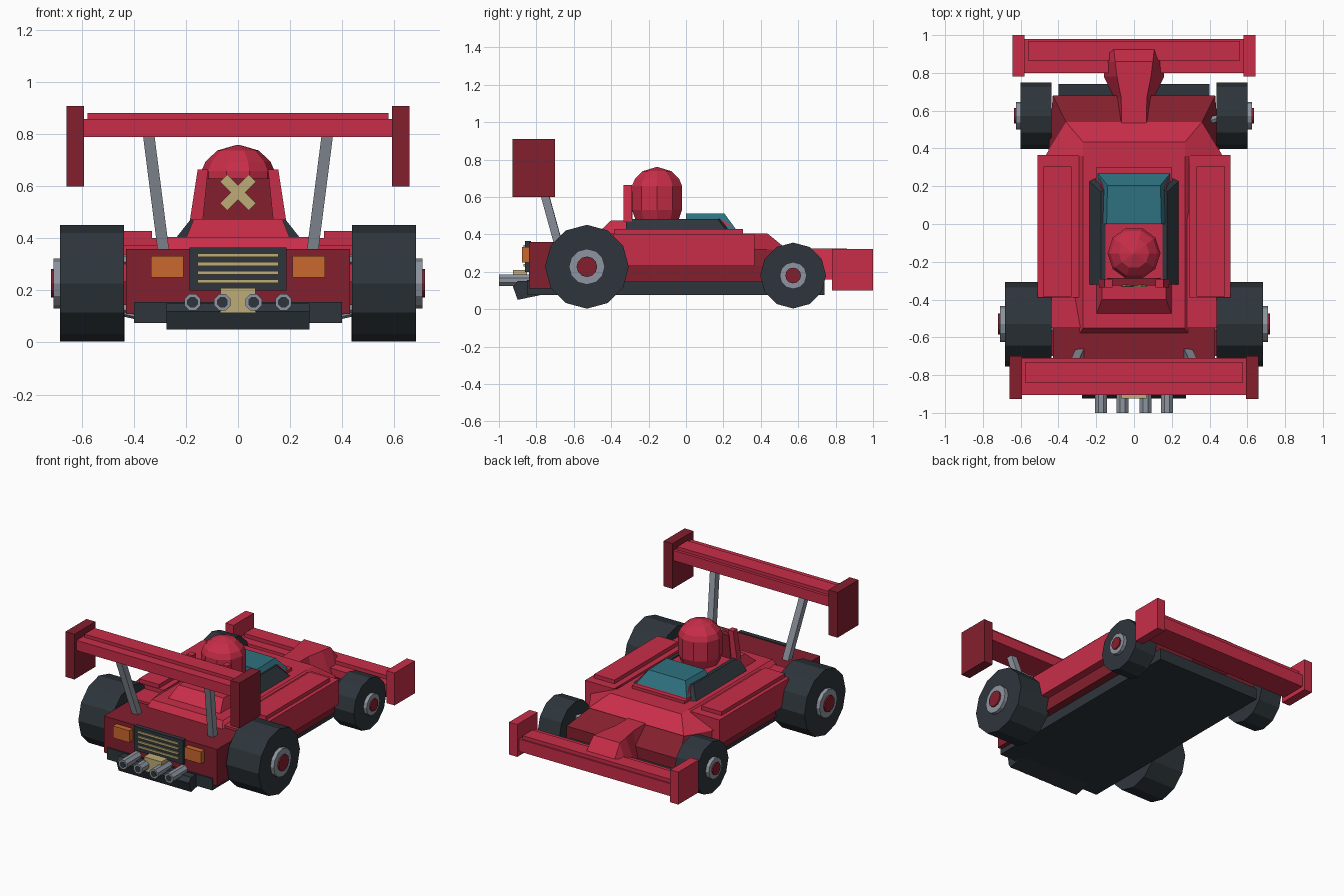
import bpy, bmesh, math
from mathutils import Vector

old = bpy.data.objects.get("Cube")
if old:
    bpy.data.objects.remove(old, do_unlink=True)


def material(name, rgb):
    m = bpy.data.materials.new(name)
    m.use_nodes = True
    col = (*rgb, 1)
    m.diffuse_color = col
    b = next(n for n in m.node_tree.nodes if n.type == 'BSDF_PRINCIPLED')
    b.inputs["Base Color"].default_value = col
    b.inputs["Roughness"].default_value = 0.7
    return m


RED = material("red", (0.58, 0.027, 0.066))
DARK_RED = material("dark red", (0.23, 0.014, 0.027))
DARK = material("charcoal", (0.027, 0.036, 0.044))
SILVER = material("silver", (0.27, 0.30, 0.35))
TEAL = material("teal", (0.027, 0.165, 0.215))
TAN = material("tan", (0.52, 0.41, 0.18))
ORANGE = material("orange", (0.58, 0.14, 0.026))


def loft(name, rings, mat):
    """Skin matching closed rings and cap both ends."""
    bm = bmesh.new()
    vs = [[bm.verts.new(p) for p in r] for r in rings]
    n = len(rings[0])
    for a, b in zip(vs, vs[1:]):
        for i in range(n):
            j = (i + 1) % n
            bm.faces.new((a[i], a[j], b[j], b[i]))
    bm.faces.new(vs[0][::-1])
    bm.faces.new(vs[-1])
    bmesh.ops.recalc_face_normals(bm, faces=bm.faces)
    me = bpy.data.meshes.new(name)
    bm.to_mesh(me)
    bm.free()
    ob = bpy.data.objects.new(name, me)
    me.materials.append(mat)
    bpy.context.collection.objects.link(ob)
    return ob


def rect(x0, x1, y0, y1, z):
    return [(x0, y0, z), (x1, y0, z), (x1, y1, z), (x0, y1, z)]


def box(name, x, y, z, mat):
    return loft(name, [rect(*x, *y, z[0]), rect(*x, *y, z[1])], mat)


def frustum(name, hw0, y0, z0, hw1, y1, z1, mat):
    return loft(name, [rect(-hw0, hw0, *y0, z0), rect(-hw1, hw1, *y1, z1)], mat)


def tube(name, a, b, r, n, mat, phase=0.0):
    """Prism with n sides between two points."""
    a, b = Vector(a), Vector(b)
    d = (b - a).normalized()
    u = Vector((0, 0, 1)) if abs(d.z) < 0.8 else Vector((0, 1, 0))
    u = (u - d * u.dot(d)).normalized()
    v = d.cross(u)
    angles = [2 * math.pi * i / n + phase for i in range(n)]
    off = [r * (u * math.cos(t) + v * math.sin(t)) for t in angles]
    return loft(name, [[a + o for o in off], [b + o for o in off]], mat)


def span(s, a, b):
    return (min(s * a, s * b), max(s * a, s * b))


# Floor and diffuser
box("floor", (-0.4, 0.4), (-0.85, 0.74), (0.075, 0.155), DARK)
loft("diffuser", [[(x, -0.78, 0.075), (x, -0.9, 0.05), (x, -0.925, 0.12),
                   (x, -0.9, 0.15), (x, -0.78, 0.15)] for x in (-0.275, 0.275)], DARK)

# Lower body, sloping nose shoulders and rear body
box("lower_body", (-0.455, 0.455), (-0.7, 0.36), (0.145, 0.235), DARK_RED)
loft("front_lower_body", [
    [(-.455, .36, .145), (.455, .36, .145), (.43, .68, .145), (-.43, .68, .145)],
    [(-.455, .36, .23), (.455, .36, .23), (.43, .68, .23), (-.43, .68, .23)],
    [(-.455, .36, .325), (.455, .36, .325), (.36, .54, .315), (-.36, .54, .315)]], DARK_RED)
box("rear_body", (-0.43, 0.43), (-0.84, -0.55), (0.11, 0.36), DARK_RED)

# Main hull
box("deck", (-0.465, 0.465), (-0.55, 0.36), (0.23, 0.375), RED)
loft("hull", [
    [(-.3, -.6, .32), (.3, -.6, .32), (.47, .36, .32), (.36, .54, .32), (-.36, .54, .32), (-.47, .36, .32)],
    [(-.27, -.55, .405), (.27, -.55, .405), (.27, .36, .405), (.27, .435, .405),
     (-.27, .435, .405), (-.27, .36, .405)]], RED)

# Nose
sections = [(.45, .065, .325, .1, .16), (.67, .068, .325, .105, .16), (.78, .09, .325, .16, .16),
            (.86, .1, .325, .16, .15), (.955, .11, .2, .16, .15)]
loft("nose", [[(-b, y, zb), (b, y, zb), (t, y, zt), (-t, y, zt)]
              for y, t, zt, b, zb in sections], RED)

# Cockpit surround, windshield and headrest
frustum("cockpit_base", .2, (-.48, .3), .4, .17, (-.4, .2), .475, RED)
box("cockpit_apron", (-.2, .2), (.15, .3), (.4, .425), RED)
loft("windshield", [
    [(-.2, -.0, .43), (.2, -.0, .43), (.19, .265, .43), (-.19, .265, .43)],
    [(-.145, -.0, .512), (.145, -.0, .512), (.14, .205, .512), (-.14, .205, .512)]], TEAL)
for s in (-1, 1):
    loft("cockpit_side", [
        [(s * .15, -.32, .4), (s * .24, -.32, .4), (s * .24, .23, .4), (s * .15, .27, .4)],
        [(s * .15, -.32, .482), (s * .175, -.32, .482), (s * .175, .17, .482), (s * .15, .19, .482)]], DARK)
    loft("headrest_post", [
        [(s * .135, y, .47), (s * .185, y, .47), (s * .155, y, .665), (s * .115, y, .665)]
        for y in (-.335, -.29)], RED)
loft("headrest_panel", [[(-.14, y, .47), (.14, y, .47), (.125, y, .63), (-.125, y, .63)]
                        for y in (-.325, -.285)], DARK_RED)
for s in (-1, 1):
    d, w = 0.055, 0.014
    loft("headrest_cross", [[(s * (-d - w), y, .577 - d + w), (s * (-d + w), y, .577 - d - w),
                             (s * (d + w), y, .577 + d - w), (s * (d - w), y, .577 + d + w)]
                            for y in (-.332 - .001 * s, -.324)], TAN)

# Driver helmet
profile = [(.12, .475), (.14, .53), (.14, .66), (.125, .695), (.08, .738), (.004, .76)]
loft("helmet", [[(r * math.cos(math.tau * i / 10), -.155 + r * math.sin(math.tau * i / 10), z)
                 for i in range(10)] for r, z in profile], RED)

for s, side in ((1, "left"), (-1, "right")):
    # Side pods
    box(side + "_pod", span(s, .29, .51), (-.39, .365), (.23, .402), RED)
    box(side + "_pod_cover", span(s, .33, .483), (-.385, .305), (.4, .428), RED)

    # Wheels: y, z, radius, inner x, outer x, hub radius, cap radius, hub x
    for end, y, z, r, xi, xo, rh, rc, xh in (
            ("rear", -.53, .227, .224, .438, .684, .096, .055, .71),
            ("front", .573, .18, .176, .436, .6, .072, .042, .625)):
        name = side + "_" + end
        tube(name + "_tyre", (s * xi, y, z), (s * xo, y, z), r, 12, DARK)
        tube(name + "_hub", (s * (xo - .02), y, z), (s * xh, y, z), rh, 12, SILVER)
        tube(name + "_cap", (s * (xh - .01), y, z), (s * (xh + .009), y, z), rc, 12, DARK_RED)
        dz = .08 if end == "rear" else .05
        for k in (-1, 1):
            tube(name + "_arm", (s * .35, y - .04, z + k * (dz + .03)),
                 (s * (xi + .05), y, z + k * dz), .02, 6, SILVER)

    # Wing end plates and struts
    box(side + "_front_end_plate", span(s, .58, .642), (.78, 1.0), (.1, .322), RED)
    box(side + "_rear_end_plate", span(s, .592, .66), (-.927, -.7), (.6, .91), DARK_RED)
    tube(side + "_wing_strut", (s * .285, -.68, .34), (s * .345, -.81, .81), .031, 4, SILVER, math.pi / 4)

    # Tail lights
    box(side + "_tail_light", span(s, .21, .335), (-.878, -.835), (.25, .332), ORANGE)

    # Exhaust pipes
    for x in (.06, .175):
        tube(side + "_exhaust", (s * x, -1.0, .155), (s * x, -.82, .155), .034, 8, SILVER, math.pi / 8)
        tube(side + "_exhaust_bore", (s * x, -1.001, .155), (s * x, -.99, .155), .022, 8, DARK, math.pi / 8)

# Wings
box("front_wing", (-.59, .59), (.8, .98), (.13, .215), RED)
box("front_wing_flap", (-.56, .56), (.865, .97), (.21, .24), RED)
box("rear_wing", (-.6, .6), (-.905, -.71), (.79, .86), RED)
box("rear_wing_flap", (-.578, .578), (-.84, -.73), (.855, .882), RED)

# Rear grille and plate
box("grille", (-.187, .187), (-.862, -.83), (.2, .365), DARK)
for z in (.235, .268, .302, .335):
    box("grille_bar", (-.155, .155), (-.87, -.855), (z - .007, z + .007), TAN)
box("rear_plate", (-.067, .067), (-.925, -.85), (.115, .21), TAN)
